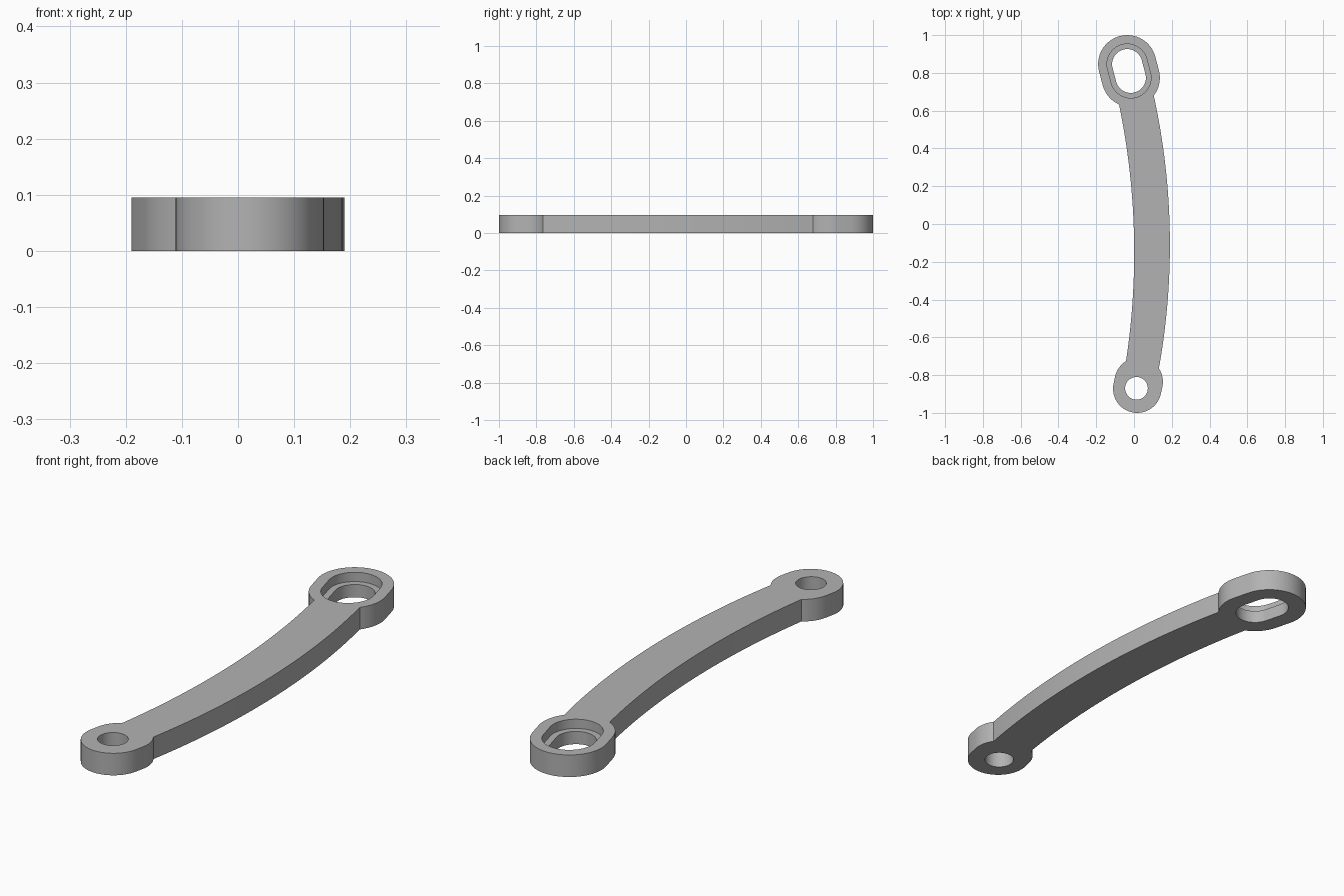
import bpy, bmesh, math
from mathutils import Vector

if "Cube" in bpy.data.objects:
    bpy.data.objects.remove(bpy.data.objects["Cube"], do_unlink=True)

THICK = 0.095
LEDGE = 0.055

grey = bpy.data.materials.new("plain grey")
grey.use_nodes = True
GREY = (0.45, 0.45, 0.45, 1)
grey.diffuse_color = GREY
grey.node_tree.nodes["Principled BSDF"].inputs["Base Color"].default_value = GREY


def plate(name, outline, z0=0.0, z1=THICK):
    """Extrude a closed counter-clockwise outline between two heights."""
    bm = bmesh.new()
    face = bm.faces.new([bm.verts.new((x, y, z0)) for x, y in outline])
    top = bmesh.ops.extrude_face_region(bm, geom=[face])["geom"]
    verts = [v for v in top if isinstance(v, bmesh.types.BMVert)]
    bmesh.ops.translate(bm, verts=verts, vec=(0, 0, z1 - z0))
    bmesh.ops.recalc_face_normals(bm, faces=bm.faces)
    mesh = bpy.data.meshes.new(name)
    bm.to_mesh(mesh)
    bm.free()
    mesh.materials.append(grey)
    obj = bpy.data.objects.new(name, mesh)
    bpy.context.collection.objects.link(obj)
    return obj


def capsule(a, b, r, steps=32):
    """Outline of a slot with round ends centred on a and b."""
    a, b = Vector(a), Vector(b)
    start = math.atan2(b.y - a.y, b.x - a.x) - math.pi / 2
    points = []
    for centre, turn in ((b, 0), (a, math.pi)):
        for i in range(steps + 1):
            t = start + turn + math.pi * i / steps
            points.append((centre.x + r * math.cos(t), centre.y + r * math.sin(t)))
    return points


def circle(c, r, steps=64):
    return [(c[0] + r * math.cos(math.tau * i / steps),
             c[1] + r * math.sin(math.tau * i / steps)) for i in range(steps)]


def bow(x_max, y_mid, radius, y0, y1, steps=40):
    """Points along a shallow arc bulging towards +x."""
    ys = [y0 + (y1 - y0) * i / steps for i in range(steps + 1)]
    return [(x_max - radius + math.sqrt(radius ** 2 - (y - y_mid) ** 2), y) for y in ys]


def combine(target, other, operation):
    """Apply a boolean and discard the helper."""
    other.hide_render = True
    mod = target.modifiers.new(operation.lower(), 'BOOLEAN')
    mod.operation = operation
    mod.solver = 'EXACT'
    mod.object = other
    bpy.context.view_layer.objects.active = target
    bpy.ops.object.modifier_apply(modifier=mod.name)
    bpy.data.objects.remove(other, do_unlink=True)


# Curved arm, with a concave fillet into the small end
fillet = [(-0.046, -0.75), (-0.058, -0.775), (-0.077, -0.797), (-0.095, -0.812), (0, -0.85)]
arm = plate("curved_link_arm",
            bow(0.19, -0.11, 3.7, -0.85, 0.72) + bow(0.001, -0.15, 3.85, 0.72, -0.72) + fillet)

# Slotted end and small pivot end
slot = ((-0.017, 0.774), (-0.036, 0.846))
pivot = (0.017, -0.872)
combine(arm, plate("slotted_end", capsule(*slot, 0.154)), 'UNION')
combine(arm, plate("pivot_end", capsule(pivot, (0.025, -0.835), 0.128)), 'UNION')

# Stepped slot and pivot hole
combine(arm, plate("slot_recess", capsule(*slot, 0.107), LEDGE, 0.2), 'DIFFERENCE')
combine(arm, plate("slot_hole", capsule(*slot, 0.08), -0.1, 0.2), 'DIFFERENCE')
combine(arm, plate("pivot_hole", circle((0.013, -0.87), 0.06), -0.1, 0.2), 'DIFFERENCE')

# Smooth walls with crisp rims
bpy.ops.object.select_all(action='DESELECT')
arm.select_set(True)
bpy.context.view_layer.objects.active = arm
bpy.ops.object.shade_smooth_by_angle(angle=math.radians(25))
